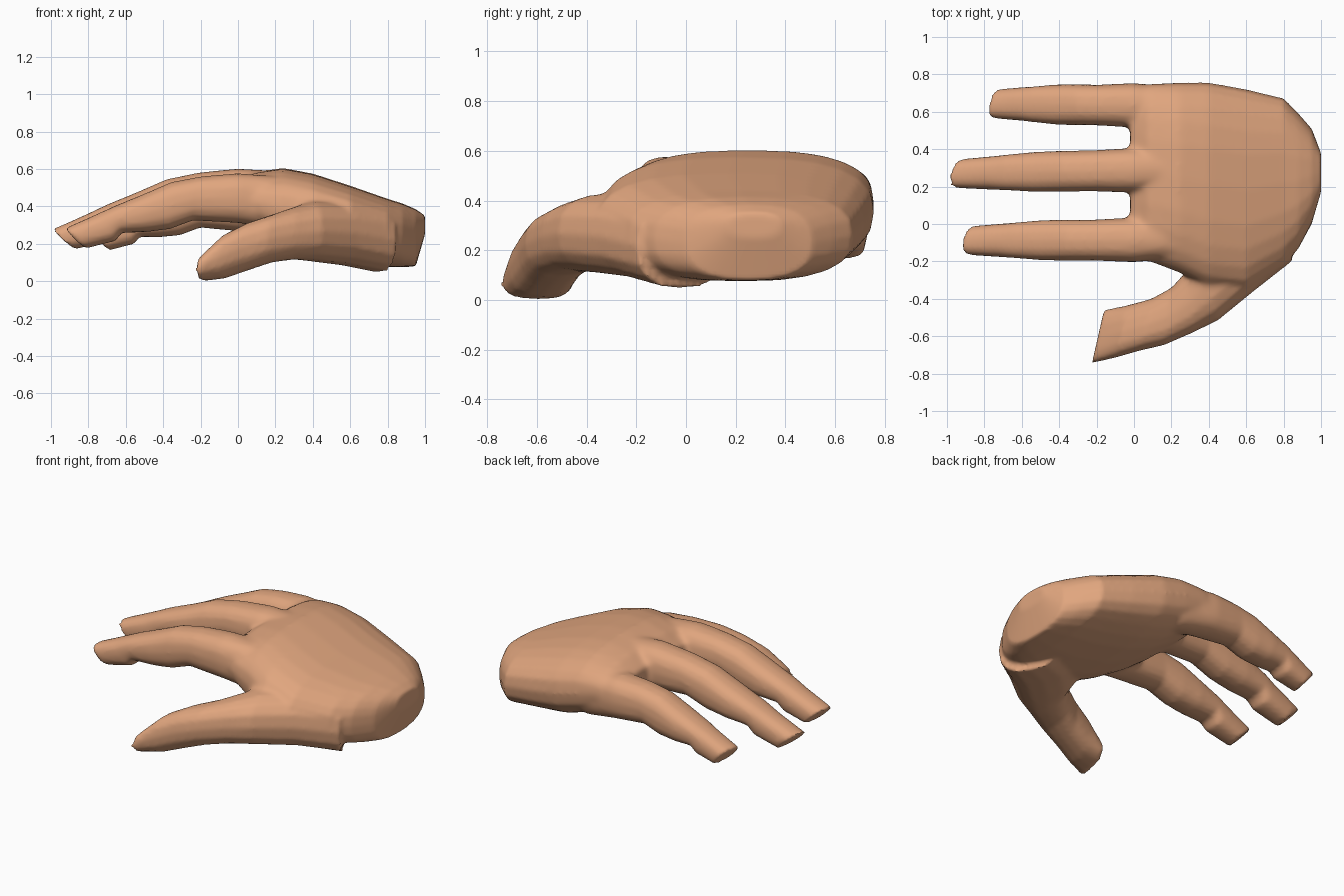
import bpy
import bmesh
import math
from mathutils import Vector

if "Cube" in bpy.data.objects:
    bpy.data.objects.remove(bpy.data.objects["Cube"])

skin = bpy.data.materials.new("skin")
skin.diffuse_color = (0.75, 0.38, 0.21, 1)
skin.use_nodes = True
skin.node_tree.nodes["Principled BSDF"].inputs["Base Color"].default_value = skin.diffuse_color


def loft(name, rings, power=2.4, sides=16):
    """Skin rounded rings; each ring is (centre, half width vector, half height vector)."""
    bm = bmesh.new()
    loops = []
    for c, u, v in rings:
        loop = []
        for i in range(sides):
            a = 2 * math.pi * i / sides
            ca, sa = math.cos(a), math.sin(a)
            p = math.copysign(abs(ca) ** (2 / power), ca)
            q = math.copysign(abs(sa) ** (2 / power), sa)
            loop.append(bm.verts.new(c + u * p + v * q))
        loops.append(loop)
    for a, b in zip(loops, loops[1:]):
        for i in range(sides):
            j = (i + 1) % sides
            bm.faces.new((a[i], a[j], b[j], b[i]))
    bm.faces.new(loops[0])
    bm.faces.new(loops[-1])
    bmesh.ops.recalc_face_normals(bm, faces=bm.faces)
    mesh = bpy.data.meshes.new(name)
    bm.to_mesh(mesh)
    bm.free()
    mesh.materials.append(skin)
    ob = bpy.data.objects.new(name, mesh)
    bpy.context.collection.objects.link(ob)
    return ob


# Palm: x, y range, z range, from knuckles to wrist
palm_rings = []
for x, y0, y1, z0, z1 in [
        (-0.02, -0.15, 0.71, 0.35, 0.51), (0.08, -0.20, 0.75, 0.275, 0.58),
        (0.24, -0.26, 0.757, 0.18, 0.605), (0.40, -0.34, 0.757, 0.13, 0.575),
        (0.60, -0.36, 0.72, 0.10, 0.51), (0.80, -0.23, 0.672, 0.075, 0.44),
        (0.88, -0.13, 0.59, 0.075, 0.415), (0.95, 0.00, 0.51, 0.078, 0.385),
        (1.00, 0.17, 0.38, 0.25, 0.35)]:
    palm_rings.append((Vector((x, (y0 + y1) / 2, (z0 + z1) / 2)),
                       Vector((0, (y1 - y0) / 2, 0)), Vector((0, 0, (z1 - z0) / 2))))
hand = loft("hand", palm_rings, 2.6, 24)

# Finger side profile: top x, top z, bottom x, bottom z, half width
PROFILE = [(-0.93, 0.285, -0.82, 0.175, 0.078), (-0.76, 0.36, -0.66, 0.215, 0.09),
           (-0.66, 0.405, -0.63, 0.258, 0.095), (-0.50, 0.47, -0.50, 0.262, 0.107),
           (-0.36, 0.53, -0.37, 0.278, 0.11), (-0.20, 0.56, -0.24, 0.325, 0.109),
           (0.00, 0.578, 0.00, 0.31, 0.12), (0.22, 0.56, 0.22, 0.28, 0.10)]


def finger(name, tip, y_tip, y_base, lift_tip, lift_base):
    rings = []
    for k, (xt, zt, xb, zb, w) in enumerate(PROFILE):
        s = -tip / 0.93
        if xt < 0:
            xt, xb = xt * s, xb * s
        t = k / (len(PROFILE) - 1)
        lift = lift_tip + (lift_base - lift_tip) * t
        y = y_tip + (y_base - y_tip) * t
        top, bottom = Vector((xt, y, zt + lift)), Vector((xb, y, zb + lift))
        skew = 0.2 * w if k == 0 else 0      # slanted finger end
        rings.append(((top + bottom) / 2, Vector((skew, w, 0)), (top - bottom) / 2))
    return loft(name, rings, 2.5)


parts = [finger("index_finger", -0.92, -0.088, -0.085, 0, 0),
         finger("middle_finger", -0.985, 0.27, 0.29, -0.005, 0.03),
         finger("little_finger", -0.78, 0.643, 0.633, -0.01, -0.05)]

# Thumb and its fleshy base: outer edge, inner edge, z range
thumb_rings = []
for xo, yo, xi, yi, z0, z1 in [
        (-0.225, -0.745, -0.16, -0.46, 0.0, 0.13), (-0.10, -0.715, -0.04, -0.435, 0.015, 0.25),
        (0.03, -0.678, 0.09, -0.40, 0.06, 0.315), (0.16, -0.648, 0.20, -0.34, 0.10, 0.355),
        (0.31, -0.583, 0.28, -0.25, 0.115, 0.395), (0.45, -0.515, 0.33, -0.08, 0.105, 0.43),
        (0.64, -0.36, 0.47, 0.08, 0.085, 0.43), (0.85, -0.195, 0.66, 0.16, 0.045, 0.39)]:
    o, i = Vector((xo, yo, 0)), Vector((xi, yi, 0))
    thumb_rings.append(((o + i) / 2 + Vector((0, 0, (z0 + z1) / 2)), (o - i) / 2,
                        Vector((0, 0, (z1 - z0) / 2))))
parts.append(loft("thumb", thumb_rings, 2.5))

# Merge the fingers and thumb into the palm
bpy.context.view_layer.objects.active = hand
hand.select_set(True)


def apply(kind, **settings):
    mod = hand.modifiers.new(kind.lower(), kind)
    for key, value in settings.items():
        setattr(mod, key, value)
    bpy.ops.object.modifier_apply(modifier=mod.name)


for part in parts:
    apply('BOOLEAN', operation='UNION', solver='EXACT', object=part)
    bpy.data.objects.remove(part)

# Blend the joints at the knuckles and thumb root, leaving the fingertips crisp
apply('REMESH', mode='VOXEL', voxel_size=0.014)
blend = hand.vertex_groups.new(name="blend")
whole = hand.vertex_groups.new(name="whole")
for v in hand.data.vertices:
    x, y, z = v.co
    near = min((x + 0.12) / 0.12, (0.5 - x) / 0.15, (y + 0.5) / 0.15)
    blend.add([v.index], max(0.0, min(1.0, near)), 'REPLACE')
    whole.add([v.index], 1.0, 'REPLACE')
apply('SMOOTH', factor=0.5, iterations=14, vertex_group="blend")
apply('SMOOTH', factor=0.5, iterations=3, vertex_group="whole")
hand.vertex_groups.clear()
if not hand.data.materials:
    hand.data.materials.append(skin)
bpy.ops.object.shade_smooth_by_angle(angle=math.radians(50))
